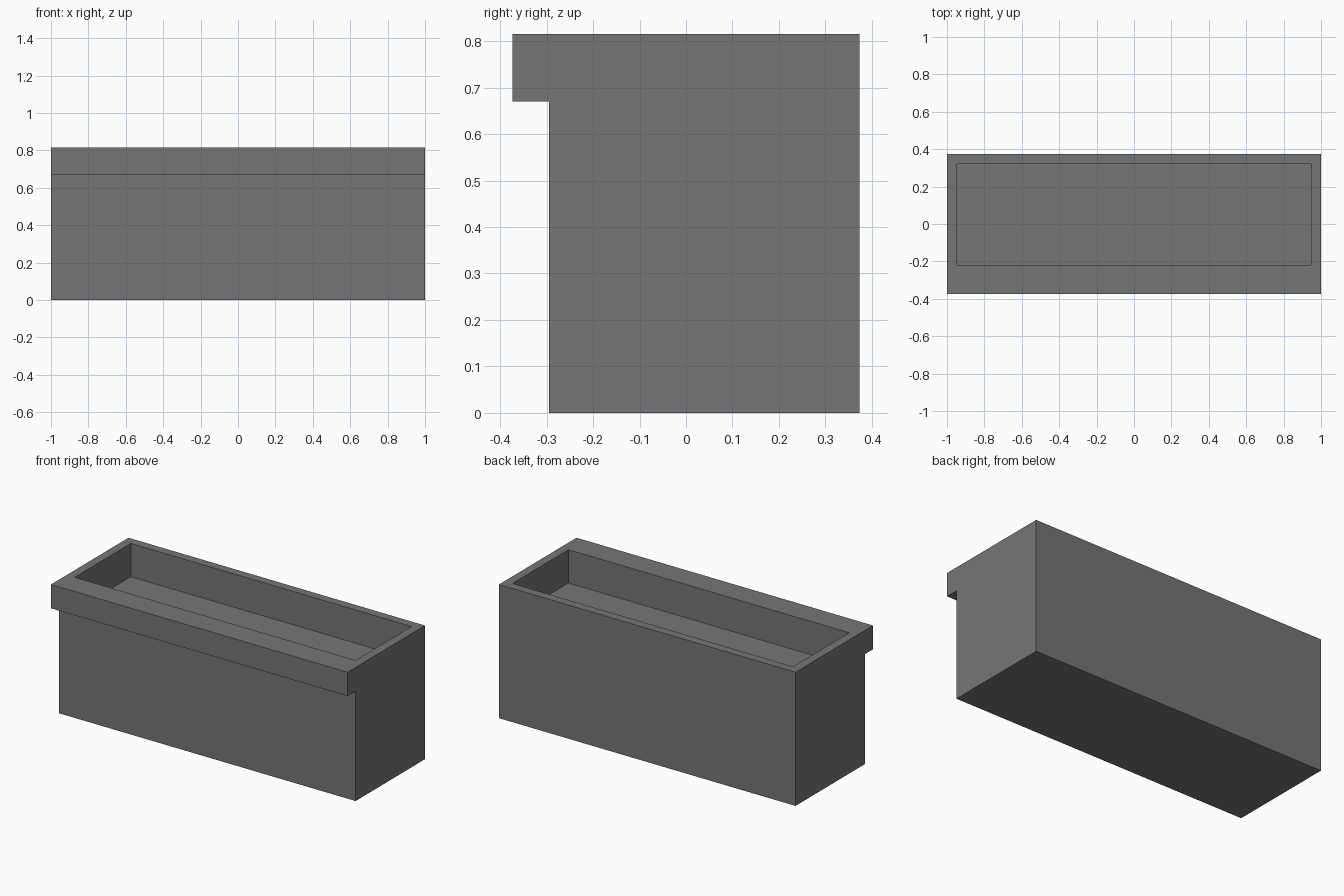
import bpy
import bmesh

cube = bpy.data.objects.get("Cube")
if cube:
    bpy.data.objects.remove(cube, do_unlink=True)

# Plain grey finish
grey = bpy.data.materials.new("dark_grey")
grey.use_nodes = True
colour = (0.18, 0.18, 0.18, 1)
grey.diffuse_color = colour
grey.node_tree.nodes["Principled BSDF"].inputs["Base Color"].default_value = colour

HALF_LENGTH = 1.0
BACK, LIP_FRONT, BODY_FRONT = 0.373, -0.373, -0.295
TOP, LIP_BOTTOM, FLOOR = 0.815, 0.67, 0.612
WALL = 0.075

bm = bmesh.new()

# Body with overhanging front lip: side profile extruded along the length
profile = [(BACK, 0), (BACK, TOP), (LIP_FRONT, TOP), (LIP_FRONT, LIP_BOTTOM),
           (BODY_FRONT, LIP_BOTTOM), (BODY_FRONT, 0)]
side = bm.faces.new([bm.verts.new((-HALF_LENGTH, y, z)) for y, z in profile])
ext = bmesh.ops.extrude_face_region(bm, geom=[side])
bmesh.ops.translate(bm, vec=(2 * HALF_LENGTH, 0, 0),
                    verts=[g for g in ext["geom"] if isinstance(g, bmesh.types.BMVert)])
bmesh.ops.recalc_face_normals(bm, faces=bm.faces)

# Rim: inset the top, with a wider margin over the lip
opening = max(bm.faces, key=lambda f: f.calc_center_median().z)
bmesh.ops.inset_individual(bm, faces=[opening], thickness=WALL)
for v in opening.verts:
    if v.co.y < 0:
        v.co.y = BODY_FRONT + WALL

# Recessed basin
ext = bmesh.ops.extrude_face_region(bm, geom=[opening])
for g in ext["geom"]:
    if isinstance(g, bmesh.types.BMVert):
        g.co.z = FLOOR
if opening.is_valid:
    bmesh.ops.delete(bm, geom=[opening], context="FACES_ONLY")
bmesh.ops.recalc_face_normals(bm, faces=bm.faces)

mesh = bpy.data.meshes.new("trough")
bm.to_mesh(mesh)
bm.free()
mesh.materials.append(grey)
trough = bpy.data.objects.new("trough", mesh)
bpy.context.collection.objects.link(trough)
